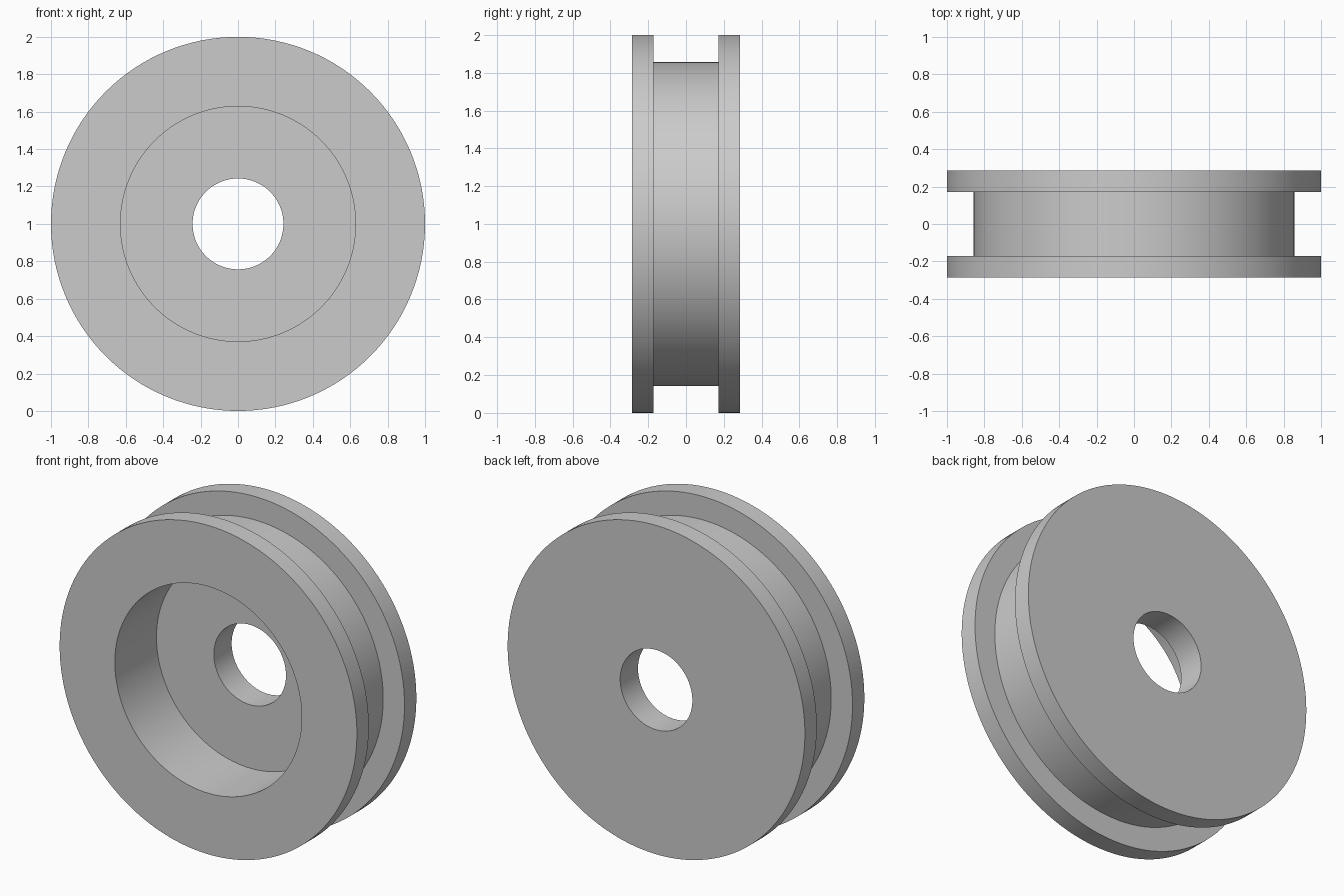
import bpy, bmesh, math

if "Cube" in bpy.data.objects:
    bpy.data.objects.remove(bpy.data.objects["Cube"])

SEGMENTS = 128
U = 1 / 7  # outer radius is seven units

# Closed cross-section (radius, y), front to back, around the axle axis
PROFILE = [
    (4.4, -2.0), (7.0, -2.0),              # front face
    (7.0, -1.2), (6.0, -1.2),              # front flange
    (6.0, 1.2), (7.0, 1.2),                # groove
    (7.0, 2.0), (1.7, 2.0),                # rear flange and back face
    (1.7, 0.8), (4.4, 0.8),                # axle hole and recess floor
]


def lathe(name, profile):
    bm = bmesh.new()
    rings = []
    for i in range(SEGMENTS):
        a = 2 * math.pi * i / SEGMENTS
        rings.append([bm.verts.new((r * U * math.cos(a), y * U, 1 + r * U * math.sin(a)))
                      for r, y in profile])
    n = len(profile)
    for i in range(SEGMENTS):
        a, b = rings[i], rings[(i + 1) % SEGMENTS]
        for j in range(n):
            k = (j + 1) % n
            bm.faces.new((a[j], a[k], b[k], b[j]))
    bmesh.ops.recalc_face_normals(bm, faces=bm.faces)
    mesh = bpy.data.meshes.new(name)
    bm.to_mesh(mesh)
    bm.free()
    obj = bpy.data.objects.new(name, mesh)
    bpy.context.collection.objects.link(obj)
    return obj


# Grooved wheel with front recess and through hole
wheel = lathe("grooved_wheel", PROFILE)
bpy.context.view_layer.objects.active = wheel
wheel.select_set(True)
bpy.ops.object.shade_smooth_by_angle(angle=math.radians(30))
